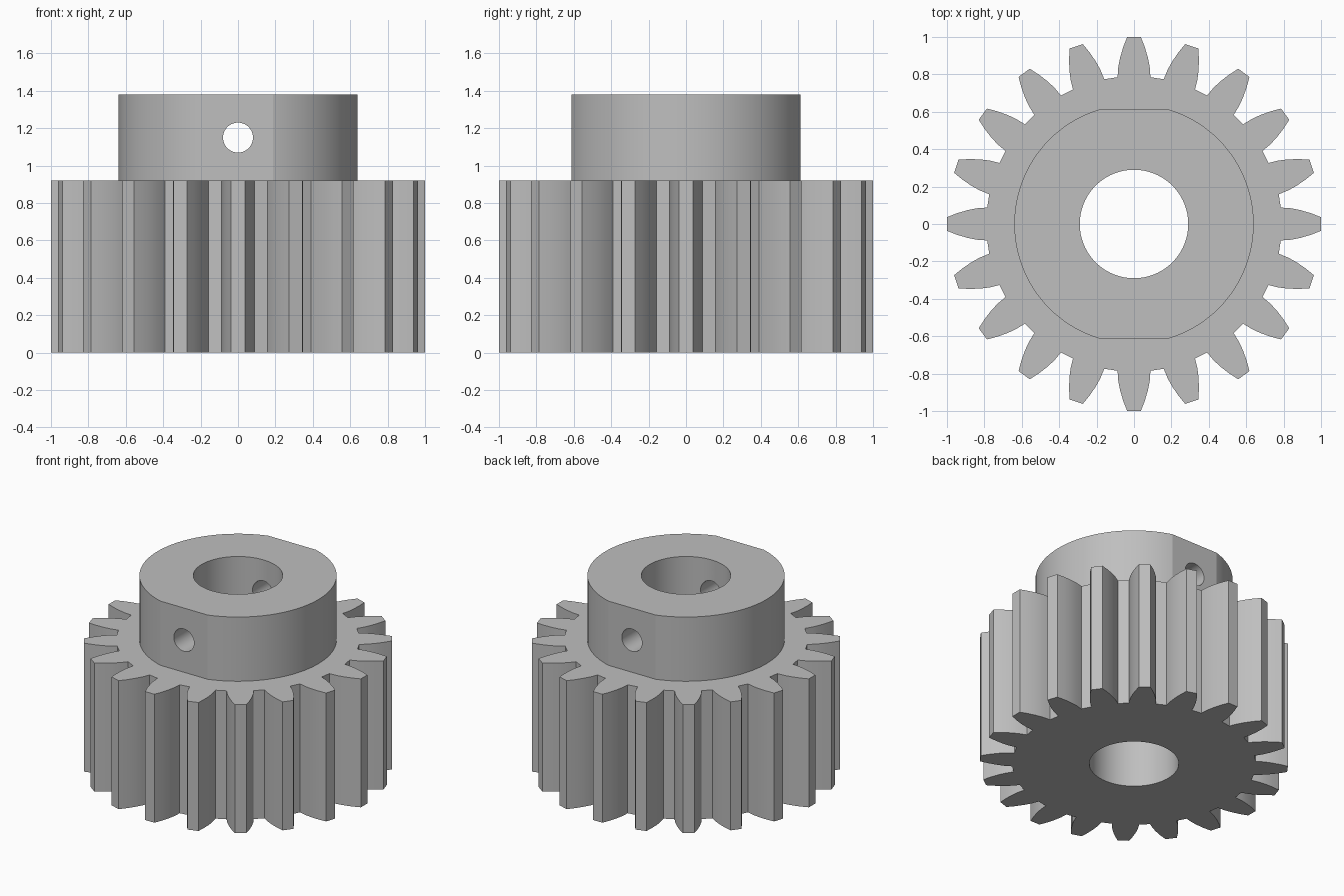
import bpy, bmesh
from math import sin, cos, radians, pi, sqrt
from mathutils import Matrix

cube = bpy.data.objects.get("Cube")
if cube:
    bpy.data.objects.remove(cube, do_unlink=True)

TEETH = 20
GEAR_TOP, HUB_TOP = 0.92, 1.38
HUB_R, FLAT_Y, BORE_R, PIN_R = 0.64, 0.612, 0.29, 0.08

steel = bpy.data.materials.new("grey_steel")
steel.use_nodes = True
steel.diffuse_color = (0.52, 0.52, 0.52, 1)
steel.node_tree.nodes["Principled BSDF"].inputs["Base Color"].default_value = steel.diffuse_color


def link(name, bm):
    bmesh.ops.recalc_face_normals(bm, faces=bm.faces)
    mesh = bpy.data.meshes.new(name)
    bm.to_mesh(mesh)
    bm.free()
    mesh.materials.append(steel)
    obj = bpy.data.objects.new(name, mesh)
    bpy.context.collection.objects.link(obj)
    return obj


def prism(name, outline, z0, z1):
    bm = bmesh.new()
    face = bm.faces.new([bm.verts.new((x, y, z0)) for x, y in outline])
    top = bmesh.ops.extrude_face_region(bm, geom=[face])["geom"]
    bmesh.ops.translate(bm, vec=(0, 0, z1 - z0),
                        verts=[v for v in top if isinstance(v, bmesh.types.BMVert)])
    return link(name, bm)


def cylinder(name, radius, depth, matrix):
    bm = bmesh.new()
    bmesh.ops.create_cone(bm, cap_ends=True, segments=96, radius1=radius,
                          radius2=radius, depth=depth, matrix=matrix)
    return link(name, bm)


def combine(target, tool, operation):
    mod = target.modifiers.new(operation, 'BOOLEAN')
    mod.operation, mod.solver, mod.object = operation, 'EXACT', tool
    bpy.ops.object.select_all(action='DESELECT')
    bpy.context.view_layer.objects.active = target
    target.select_set(True)
    bpy.ops.object.modifier_apply(modifier=mod.name)
    bpy.data.objects.remove(tool, do_unlink=True)


# Toothed wheel: half widths of one tooth at several distances from the axis
flank = [(0.785, 0.088), (0.84, 0.084), (0.89, 0.074), (0.945, 0.058), (0.999, 0.037)]
tooth = [(d, -w) for d, w in flank] + [(d, w) for d, w in reversed(flank)]
outline = []
for i in range(TEETH):
    a = 2 * pi * i / TEETH
    outline += [(d * cos(a) - w * sin(a), d * sin(a) + w * cos(a)) for d, w in tooth]
gear = prism("pinion_gear", outline, 0, GEAR_TOP)

# Hub with a flat on its front and back
half = sqrt(HUB_R ** 2 - FLAT_Y ** 2)
ring = [(HUB_R * cos(radians(3 * i)), HUB_R * sin(radians(3 * i))) for i in range(120)]
ring = [p for p in ring if abs(p[1]) < FLAT_Y]
split = next(i for i, p in enumerate(ring) if p[0] < 0)
last = next(i for i, p in enumerate(ring) if p[1] < 0 and p[0] > 0)
ring = (ring[:split] + [(half, FLAT_Y), (-half, FLAT_Y)] + ring[split:last]
        + [(-half, -FLAT_Y), (half, -FLAT_Y)] + ring[last:])
hub = prism("hub", ring, GEAR_TOP - 0.1, HUB_TOP)
combine(gear, hub, 'UNION')

# Shaft bore and cross pin hole
bore = cylinder("bore_cutter", BORE_R, 4, Matrix.Identity(4))
combine(gear, bore, 'DIFFERENCE')
pin = cylinder("pin_cutter", PIN_R, 4,
               Matrix.Translation((0, 0, 1.15)) @ Matrix.Rotation(pi / 2, 4, 'X'))
combine(gear, pin, 'DIFFERENCE')

bpy.ops.object.shade_smooth_by_angle(angle=radians(15))
